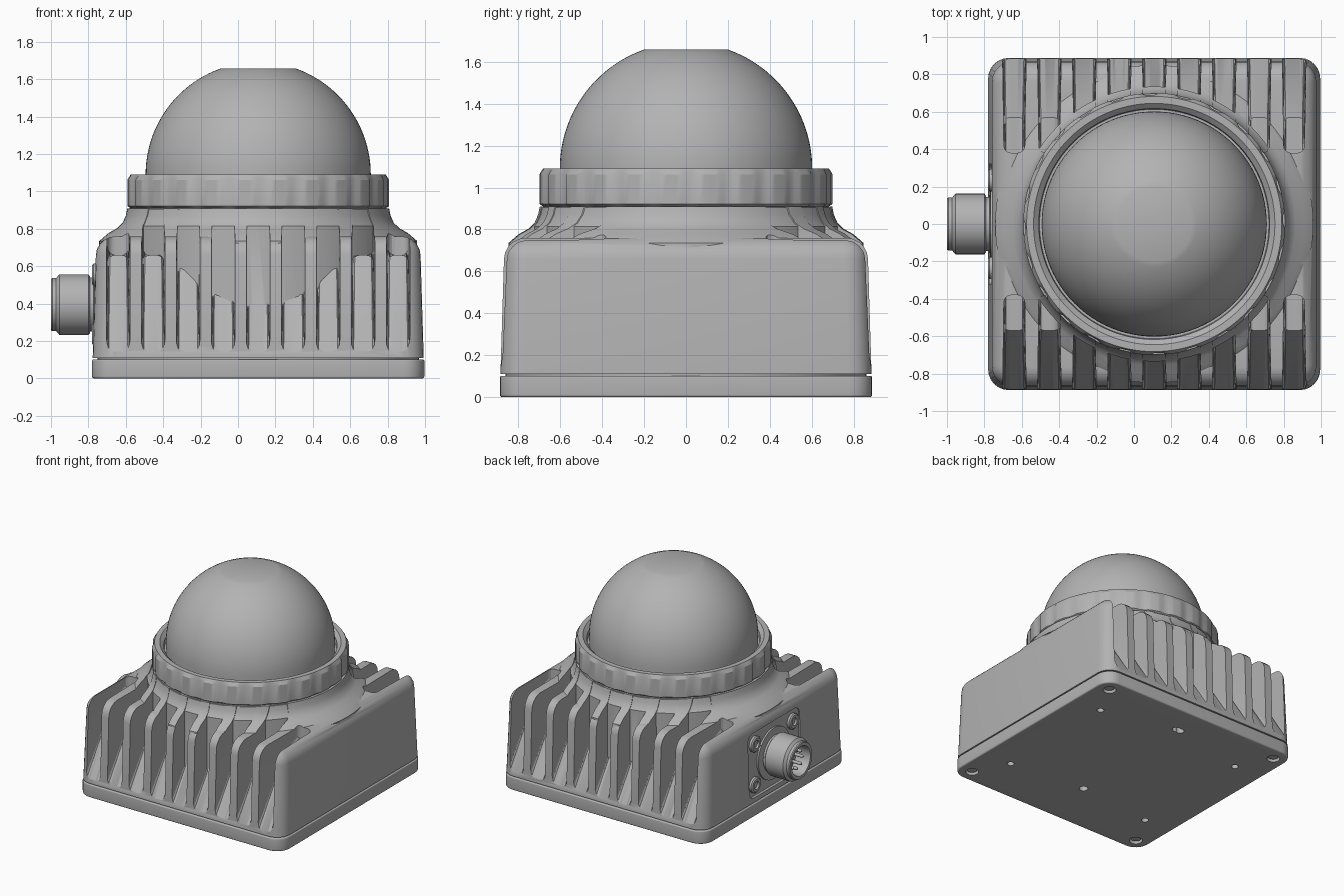
import bpy, bmesh
from math import sin, cos, pi, sqrt, radians
from mathutils import Matrix, Vector

old = bpy.data.objects.get("Cube")
if old:
    bpy.data.objects.remove(old, do_unlink=True)

grey = bpy.data.materials.new("satin grey")
grey.use_nodes = True
GREY = (0.45, 0.45, 0.45, 1)
grey.diffuse_color = GREY
grey.node_tree.nodes["Principled BSDF"].inputs["Base Color"].default_value = GREY

CX = 0.108   # centre of the housing in x
HALF = 0.888  # half width of the housing


def finish(name, bm, smooth=True):
    bmesh.ops.recalc_face_normals(bm, faces=bm.faces)
    mesh = bpy.data.meshes.new(name)
    bm.to_mesh(mesh)
    bm.free()
    ob = bpy.data.objects.new(name, mesh)
    bpy.context.collection.objects.link(ob)
    mesh.materials.append(grey)
    if smooth:
        shade(ob)
    return ob


def shade(ob):
    bpy.ops.object.select_all(action='DESELECT')
    ob.select_set(True)
    bpy.context.view_layer.objects.active = ob
    bpy.ops.object.shade_smooth_by_angle(angle=radians(32))


def revolve(name, profile, centre=(CX, 0, 0), axis='Z', steps=96, closed=False, wobble=None):
    """Lathe of (radius, height); wobble lowers the outer radius per step."""
    bm = bmesh.new()
    rings = []
    for i in range(steps):
        a = 2 * pi * i / steps
        ring = []
        for r, h in profile:
            if wobble:
                r = wobble(r, i)
            ring.append(bm.verts.new((r * cos(a), r * sin(a), h)))
        rings.append(ring)
    n = len(profile)
    for i in range(steps):
        a, b = rings[i], rings[(i + 1) % steps]
        for j in range(n if closed else n - 1):
            k = (j + 1) % n
            bm.faces.new((a[j], b[j], b[k], a[k]))
    if not closed:
        bm.faces.new([r[0] for r in rings])
        bm.faces.new([r[-1] for r in rings])
    if axis == 'X':  # height runs towards -x
        bmesh.ops.rotate(bm, verts=bm.verts, matrix=Matrix.Rotation(-pi / 2, 3, 'Y'))
    bmesh.ops.translate(bm, verts=bm.verts, vec=centre)
    return finish(name, bm)


def rounded_box(name, centre, size, corner, axis=2, taper=0, top=0, bottom=0):
    """Box with rounded edges along one axis, optional taper and rounded ends."""
    bm = bmesh.new()
    bmesh.ops.create_cube(bm, size=1)
    for v in bm.verts:
        v.co = Vector([v.co[i] * size[i] for i in range(3)])
        if v.co.z > 0:
            v.co.x -= taper * (1 if v.co.x > 0 else -1)
            v.co.y -= taper * (1 if v.co.y > 0 else -1)
    along = [e for e in bm.edges
             if abs(e.verts[0].co[axis] - e.verts[1].co[axis]) > size[axis] * 0.9]
    bmesh.ops.bevel(bm, geom=along, offset=corner, segments=6, profile=0.5, affect='EDGES')
    for amount, sign in ((top, 1), (bottom, -1)):
        if amount:
            rim = [e for e in bm.edges
                   if all(abs(v.co.z - sign * size[2] / 2) < 1e-4 for v in e.verts)]
            bmesh.ops.bevel(bm, geom=rim, offset=amount, segments=5, profile=0.5, affect='EDGES')
    bmesh.ops.translate(bm, verts=bm.verts, vec=centre)
    return finish(name, bm)


def boolean(target, other, operation):
    mod = target.modifiers.new(operation.lower(), 'BOOLEAN')
    mod.operation = operation
    mod.solver = 'EXACT'
    mod.object = other
    bpy.context.view_layer.objects.active = target
    bpy.ops.object.modifier_apply(modifier=mod.name)
    bpy.data.objects.remove(other, do_unlink=True)


def slot_cutter(x, side):
    """Wedge with a sloping floor, rounded along its edges."""
    bm = bmesh.new()
    profile = [(0.96, 0.02), (0.57, 0.66), (0.38, 0.66), (0.38, 1.2), (0.96, 1.2)]
    sides = []
    for s in (-1, 1):
        sides.append([bm.verts.new((x + s * (0.064 if y > 0.9 else 0.056), side * y, z))
                      for y, z in profile])
    bm.faces.new(sides[0])
    bm.faces.new(sides[1][::-1])
    for i in range(5):
        j = (i + 1) % 5
        bm.faces.new((sides[0][i], sides[0][j], sides[1][j], sides[1][i]))
    long_edges = [e for s in sides for i in range(3)
                  for e in bm.edges if set(e.verts) == {s[i], s[i + 1]}]
    bmesh.ops.bevel(bm, geom=long_edges, offset=0.04, segments=4, profile=0.5, affect='EDGES')
    return finish("slot_cutter", bm, False)


# Housing with a flared shoulder
housing = rounded_box("housing", (CX, 0, 0.435), (2 * HALF - 0.006, 2 * HALF - 0.006, 0.65),
                      0.11, taper=0.02, top=0.1)
shoulder = [(0.85, 0.6), (0.85, 0.735), (0.80, 0.778), (0.755, 0.803),
            (0.725, 0.832), (0.708, 0.87), (0.70, 0.91)]
boolean(housing, revolve("shoulder", shoulder), 'UNION')

# Cooling slots, front and back
for side in (-1, 1):
    for i in range(9):
        boolean(housing, slot_cutter(CX + (i - 4) * 0.187, side), 'DIFFERENCE')

# Core that closes the inner ends of the slots
core = [(0.735, 0.2), (0.735, 0.815), (0.721, 0.832), (0.704, 0.87), (0.697, 0.905)]
boolean(housing, revolve("core", core), 'UNION')

# Pocket for the connector flange
boolean(housing, rounded_box("pocket", (-0.79, 0, 0.395), (0.07, 0.64, 0.50), 0.06, axis=0),
        'DIFFERENCE')
shade(housing)

# Base plate with holes underneath
base = rounded_box("base_plate", (CX, 0, 0.051), (2 * HALF, 2 * HALF, 0.102), 0.11,
                   top=0.008, bottom=0.012)
holes = [(sx * x, sy * y, r) for x, y, r in ((0.78, 0.78, 0.048), (0.64, 0.51, 0.026))
         for sx in (-1, 1) for sy in (-1, 1)]
holes += [(0, -0.445, 0.032), (0, 0.65, 0.03), (0.035, 0.65, 0.03)]
for x, y, r in holes:
    boolean(base, revolve("hole", [(r, -0.05), (r, 0.05)], (CX + x, y, 0), steps=24), 'DIFFERENCE')
shade(base)
for sx in (-1, 1):
    for sy in (-1, 1):
        revolve("base_screw", [(0.036, 0.015), (0.04, 0.02), (0.04, 0.06)],
                (CX + sx * 0.78, sy * 0.78, 0), steps=24)
revolve("base_gasket", [(0.86, 0.09), (0.86, 0.12)], steps=64)

# Clamp ring with shallow grip grooves
ring = [(0.60, 0.92), (0.675, 0.905), (0.70, 0.922), (0.70, 1.062), (0.682, 1.09),
        (0.645, 1.09), (0.617, 1.065), (0.612, 1.02)]


def grip(r, i):
    return r - 0.01 if r > 0.69 and i % 8 in (0, 1, 2) else r


revolve("clamp_ring", ring, steps=192, closed=True, wobble=grip)
revolve("ring_seat", [(0.69, 0.89), (0.69, 0.91), (0.62, 0.915), (0.62, 1.03)])

# Dome with a flat top
R, DOME_Z = 0.602, 1.09
dome = [(R, 0.95), (R, DOME_Z)]
last = pi / 2 - 0.34
dome += [(R * cos(last * i / 24), DOME_Z + R * sin(last * i / 24)) for i in range(1, 25)]
revolve("dome", dome)

# Connector on the right side
SOCKET = (0, 0, 0.395)
revolve("connector_flange", [(0.2, 0.73), (0.2, 0.768), (0.145, 0.772), (0.145, 0.805)],
        SOCKET, 'X', 48)
revolve("connector_shell", [(0.11, 0.79), (0.15, 0.79), (0.162, 0.80), (0.162, 0.955),
                            (0.142, 0.972), (0.142, 0.993), (0.137, 1.0), (0.115, 1.0),
                            (0.11, 0.99)], SOCKET, 'X', 48, closed=True)
revolve("connector_insert", [(0.112, 0.80), (0.112, 0.88)], SOCKET, 'X', 48)
for i in range(8):
    a = 2 * pi * i / 8
    revolve("connector_pin", [(0.012, 0.87), (0.012, 0.96), (0.006, 0.97)],
            (0, 0.07 * cos(a), 0.395 + 0.07 * sin(a)), 'X', 12)
for y in (-0.235, 0.235):
    for z in (-0.16, 0.16):
        revolve("flange_screw", [(0.06, 0.74), (0.06, 0.772), (0.05, 0.78), (0.03, 0.78),
                                 (0.028, 0.765)], (0, y, 0.395 + z), 'X', 24)
